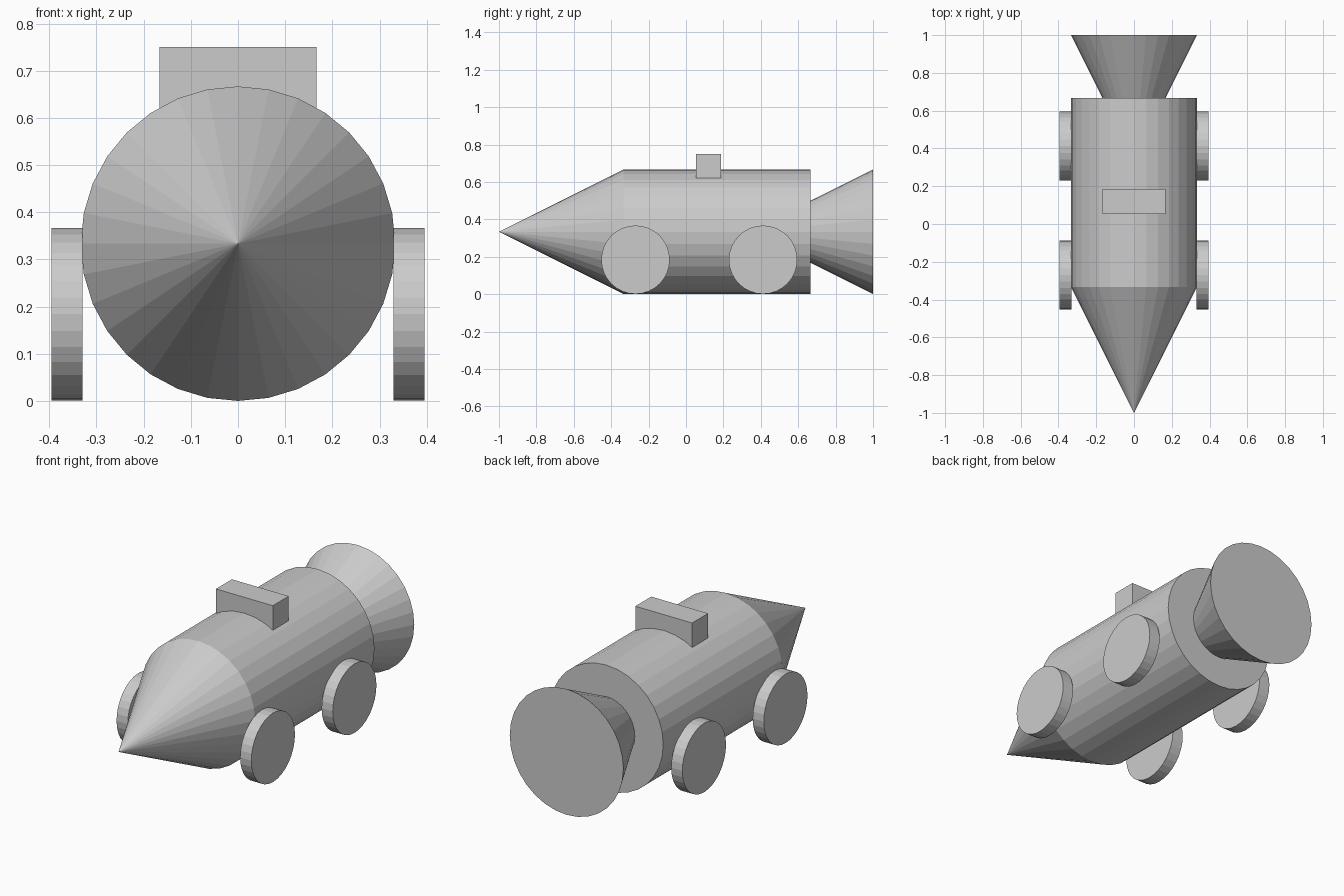
import bpy
from math import radians

default_cube = bpy.data.objects.get("Cube")
if default_cube:
    bpy.data.objects.remove(default_cube, do_unlink=True)

grey = bpy.data.materials.new("plain grey")
grey.use_nodes = True
colour = (0.6, 0.6, 0.6, 1)
grey.diffuse_color = colour
grey.node_tree.nodes["Principled BSDF"].inputs["Base Color"].default_value = colour

R = 1 / 3          # hull radius
WHEEL_R = 0.183
WHEEL_W = 0.065


def finish(name):
    obj = bpy.context.object
    obj.name = obj.data.name = name
    obj.data.materials.append(grey)
    return obj


def lengthwise_part(name, y_front, y_back, r_front, r_back):
    """Round part lying along y, with its own radius at each end."""
    bpy.ops.mesh.primitive_cone_add(
        vertices=32, radius1=r_back, radius2=r_front, depth=y_back - y_front,
        location=(0, (y_front + y_back) / 2, R), rotation=(radians(90), 0, 0))
    return finish(name)


# Rocket hull, pointed nose and flared exhaust
lengthwise_part("hull", -R, 2 * R, R, R)
lengthwise_part("nose_cone", -1, -R, 0, R)
lengthwise_part("exhaust_bell", 2 * R, 1, R / 2, R)

# Four wheels against the hull sides
for side, sign in (("left", 1), ("right", -1)):
    for end, y in (("front", -0.27), ("rear", 0.412)):
        bpy.ops.mesh.primitive_cylinder_add(
            vertices=32, radius=WHEEL_R, depth=WHEEL_W,
            location=(sign * (0.33 + WHEEL_W / 2), y, WHEEL_R + 0.001),
            rotation=(0, radians(90), 0))
        finish(f"{end}_{side}_wheel")

# Block across the top of the hull
bpy.ops.mesh.primitive_cube_add(size=1, location=(0, 0.12, 0.684))
block = finish("top_block")
block.scale = (R, 0.133, 0.133)
